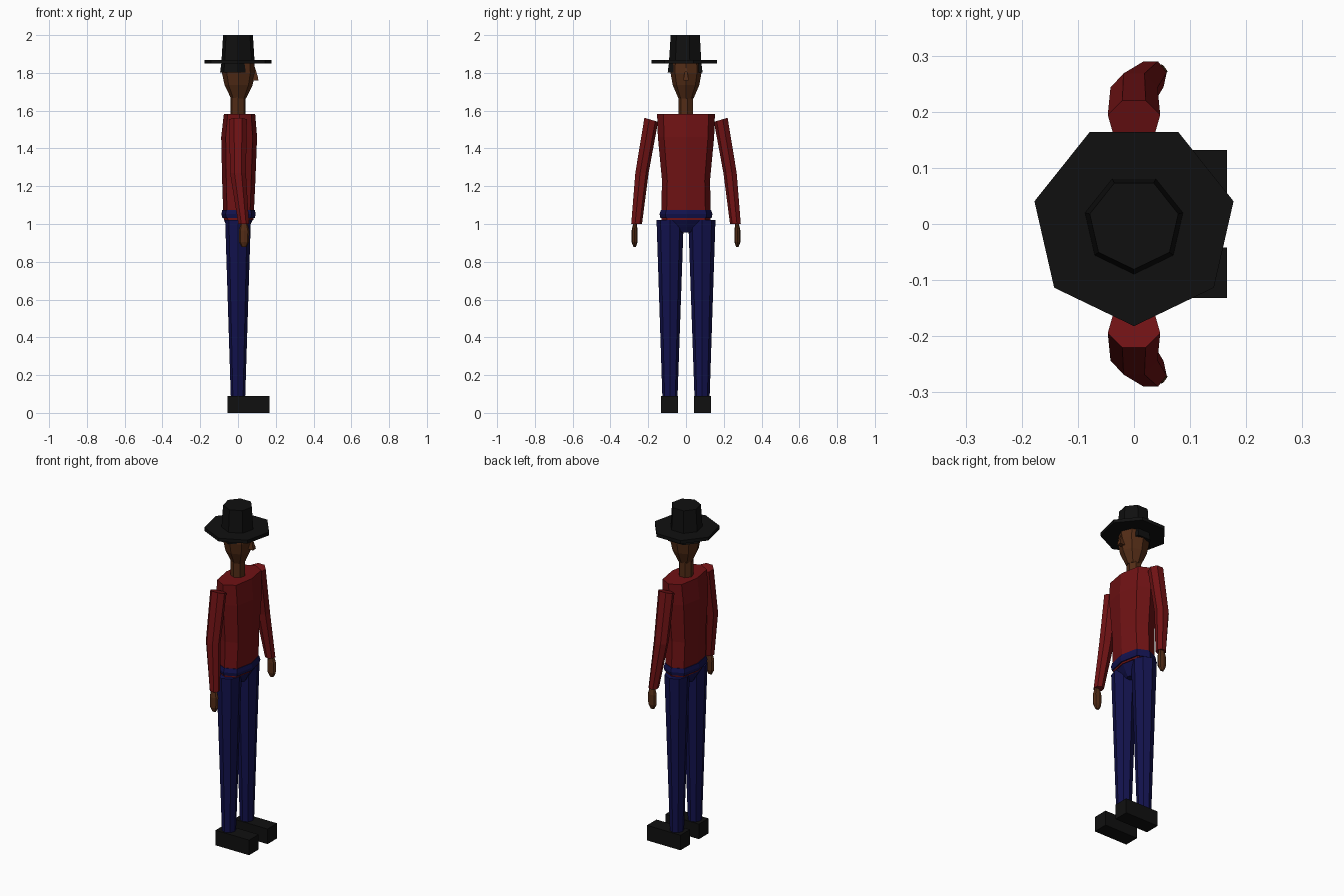
import bpy, bmesh, math


def material(name, rgb):
    m = bpy.data.materials.new(name)
    m.diffuse_color = (*rgb, 1)
    return m


BLACK = material("black", (0.005, 0.005, 0.005))
RED = material("dark red", (0.16, 0.006, 0.007))
BLUE = material("navy blue", (0.006, 0.006, 0.075))
SKIN = material("brown skin", (0.085, 0.025, 0.008))


def polygon(n, start):
    return [(math.cos(start + 2 * math.pi * i / n), math.sin(start + 2 * math.pi * i / n))
            for i in range(n)]


HEPT = polygon(7, -math.pi / 2)
OCT = polygon(8, 0)
BODY = [(1, 0), (.75, .78), (0, 1), (-.75, .78), (-1, 0), (-.75, -.78), (0, -1), (.75, -.78)]
BOX = [(1, 1), (-1, 1), (-1, -1), (1, -1)]


def loft(name, mat, section, rings, side=1, max_x=9):
    """Skin a section through rings of (cx, cy, z, rx, ry[, tilt])."""
    bm = bmesh.new()
    loops = []
    for cx, cy, z, rx, ry, *tilt in rings:
        t = tilt[0] if tilt else 0
        loops.append([bm.verts.new((min(cx + rx * u, max_x), side * (cy + ry * v), z + t * ry * v))
                      for u, v in section])
    n = len(section)
    for a, b in zip(loops, loops[1:]):
        for i in range(n):
            j = (i + 1) % n
            bm.faces.new((a[i], a[j], b[j], b[i]))
    bm.faces.new(loops[0])
    bm.faces.new(loops[-1])
    bmesh.ops.recalc_face_normals(bm, faces=bm.faces)
    me = bpy.data.meshes.new(name)
    bm.to_mesh(me)
    bm.free()
    me.materials.append(mat)
    ob = bpy.data.objects.new(name, me)
    bpy.context.collection.objects.link(ob)
    return ob


# Hat and hair
loft("hat_brim", BLACK, HEPT, [(0, 0, 1.849, .182, .182), (0, 0, 1.869, .182, .182)])
loft("hat_crown", BLACK, HEPT, [(0, 0, 1.86, .090, .090), (0, 0, 2.0, .081, .081)])
loft("hair", BLACK, HEPT, [(0, 0, 1.803, .097, .097), (0, 0, 1.855, .090, .090)], max_x=.05)

# Head, nose and neck
loft("head", SKIN, OCT, [(.003, 0, 1.665, .040, .040), (.003, 0, 1.735, .074, .070),
                         (.003, 0, 1.80, .088, .082), (.003, 0, 1.855, .084, .080)])
loft("nose", SKIN, BOX, [(.088, 0, 1.760, .020, .014), (.088, 0, 1.775, .018, .012),
                         (.083, 0, 1.825, .008, .003)])
loft("neck", SKIN, HEPT, [(0, 0, 1.56, .041, .041), (0, 0, 1.69, .041, .041)])

# Shirt body
loft("shirt", RED, BODY, [(.003, 0, 1.022, .078, .130), (.003, 0, 1.08, .082, .131),
                          (.004, 0, 1.23, .088, .127), (.006, 0, 1.46, .095, .149),
                          (.008, 0, 1.582, .083, .153)])

# Waistband and hips
loft("waistband", BLUE, BODY, [(.003, 0, 1.032, .086, .136), (.003, 0, 1.052, .091, .140),
                               (.003, 0, 1.075, .086, .133)])
loft("hips", BLUE, BODY, [(0, 0, .955, .045, .025), (0, 0, .985, .06, .07),
                          (.002, 0, 1.021, .076, .125)])

# Limbs on both sides
for s, label in ((-1, "right"), (1, "left")):
    loft(label + "_arm", RED, HEPT, [(.03, .263, 1.0, .029, .030), (.0, .235, 1.27, .043, .037),
                                     (0, .186, 1.552, .048, .038, .3)], s)
    loft(label + "_hand", SKIN, OCT, [(.032, .272, .877, .012, .006), (.032, .272, .905, .027, .016),
                                      (.032, .272, .965, .028, .016), (.032, .270, 1.005, .017, .009)], s)
    loft(label + "_leg", BLUE, OCT, [(0, .085, .08, .038, .040), (0, .084, 1.021, .068, .072)], s)
    loft(label + "_shoe", BLACK, BOX, [(.055, .087, 0, .111, .045), (.055, .087, .09, .111, .045)], s)
